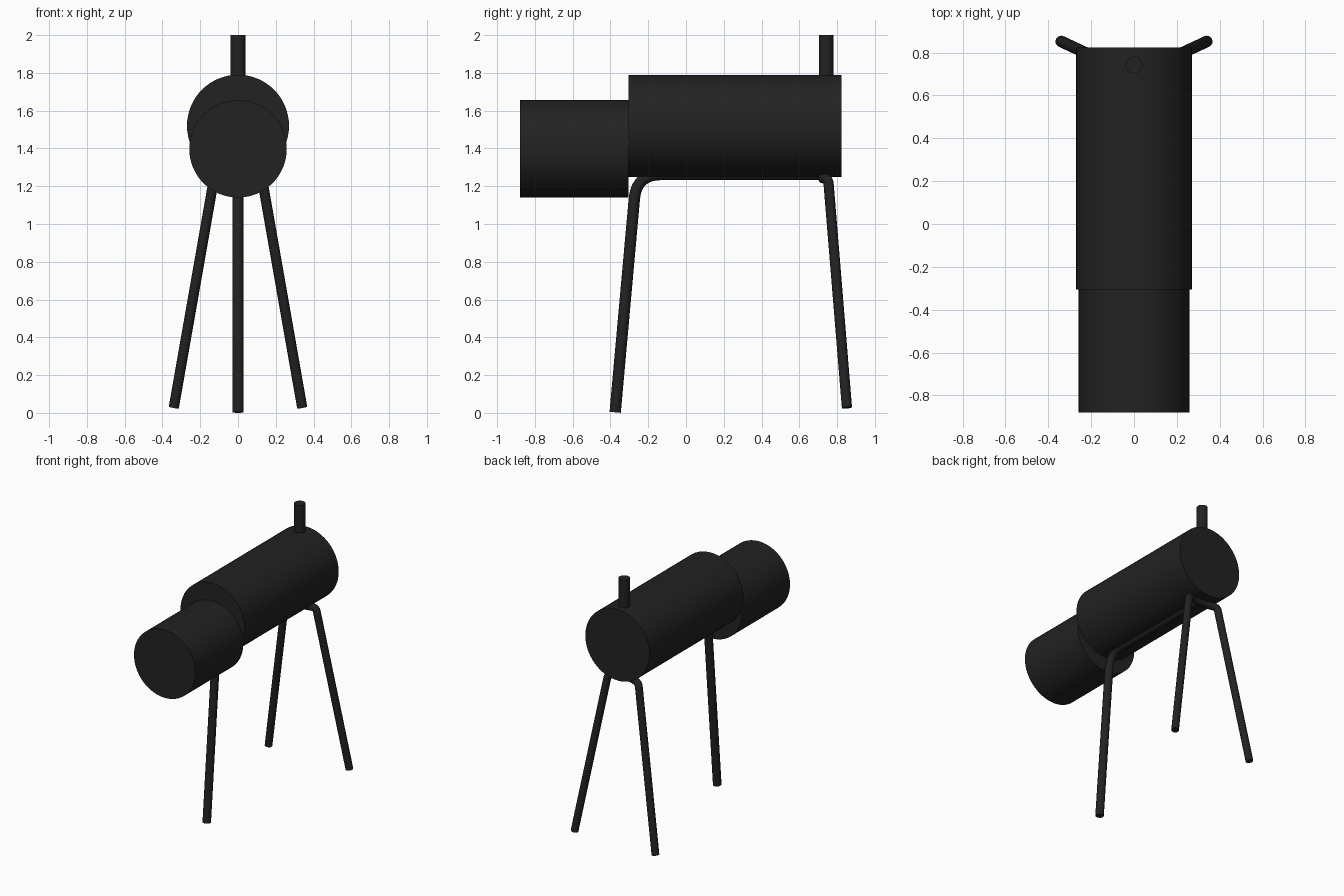
import bpy, math
from mathutils import Vector

if "Cube" in bpy.data.objects:
    bpy.data.objects.remove(bpy.data.objects["Cube"])

black = bpy.data.materials.new("matte_black")
black.diffuse_color = (0.016, 0.016, 0.016, 1)
black.use_nodes = True
black.node_tree.nodes["Principled BSDF"].inputs["Base Color"].default_value = black.diffuse_color


def finish(ob, name):
    ob.name = name
    ob.data.materials.clear()
    ob.data.materials.append(black)
    bpy.ops.object.select_all(action='DESELECT')
    ob.select_set(True)
    bpy.context.view_layer.objects.active = ob
    bpy.ops.object.shade_smooth_by_angle(angle=math.radians(35))


def cylinder(name, radius, a, b, sides=64):
    a, b = Vector(a), Vector(b)
    rot = (b - a).to_track_quat('Z', 'Y').to_euler()
    bpy.ops.mesh.primitive_cylinder_add(vertices=sides, radius=radius, depth=(b - a).length,
                                        location=(a + b) / 2, rotation=rot)
    finish(bpy.context.object, name)


def rounded_path(points, fillet, steps=10):
    # replace each inner corner with a smooth bend
    pts = [Vector(p) for p in points]
    out = [pts[0]]
    for p, c, n in zip(pts, pts[1:], pts[2:]):
        s = c + (p - c).normalized() * fillet
        e = c + (n - c).normalized() * fillet
        for i in range(steps + 1):
            t = i / steps
            out.append(s * (1 - t) ** 2 + c * 2 * t * (1 - t) + e * t * t)
    return out + [pts[-1]]


def tube(name, points, radius, fillet):
    path = rounded_path(points, fillet)
    cu = bpy.data.curves.new(name, 'CURVE')
    cu.dimensions = '3D'
    cu.bevel_depth = radius
    cu.bevel_resolution = 6
    cu.use_fill_caps = True
    sp = cu.splines.new('POLY')
    sp.points.add(len(path) - 1)
    for q, p in zip(sp.points, path):
        q.co = (*p, 1)
    ob = bpy.data.objects.new(name, cu)
    bpy.context.collection.objects.link(ob)
    bpy.ops.object.select_all(action='DESELECT')
    ob.select_set(True)
    bpy.context.view_layer.objects.active = ob
    bpy.ops.object.convert(target='MESH')
    finish(bpy.context.object, name)


# body, head and tail post
cylinder("body", 0.27, (0, -0.305, 1.52), (0, 0.823, 1.52))
cylinder("head", 0.258, (0, -0.88, 1.398), (0, -0.305, 1.398))
cylinder("tail_post", 0.039, (0, 0.742, 1.7), (0, 0.742, 2.0), 32)

# front leg bends back into a spine rod under the body
tube("front_leg_and_spine", [(0, -0.375, 0.003), (0, -0.262, 1.262), (0, 0.73, 1.262)], 0.03, 0.13)

# rear legs are one bent rod, mirrored about x = 0
half = [(0.34, 0.852, 0.028), (0.128, 0.753, 1.236), (0.06, 0.726, 1.242)]
tube("rear_legs", half + [(-x, y, z) for x, y, z in reversed(half)], 0.027, 0.03)
